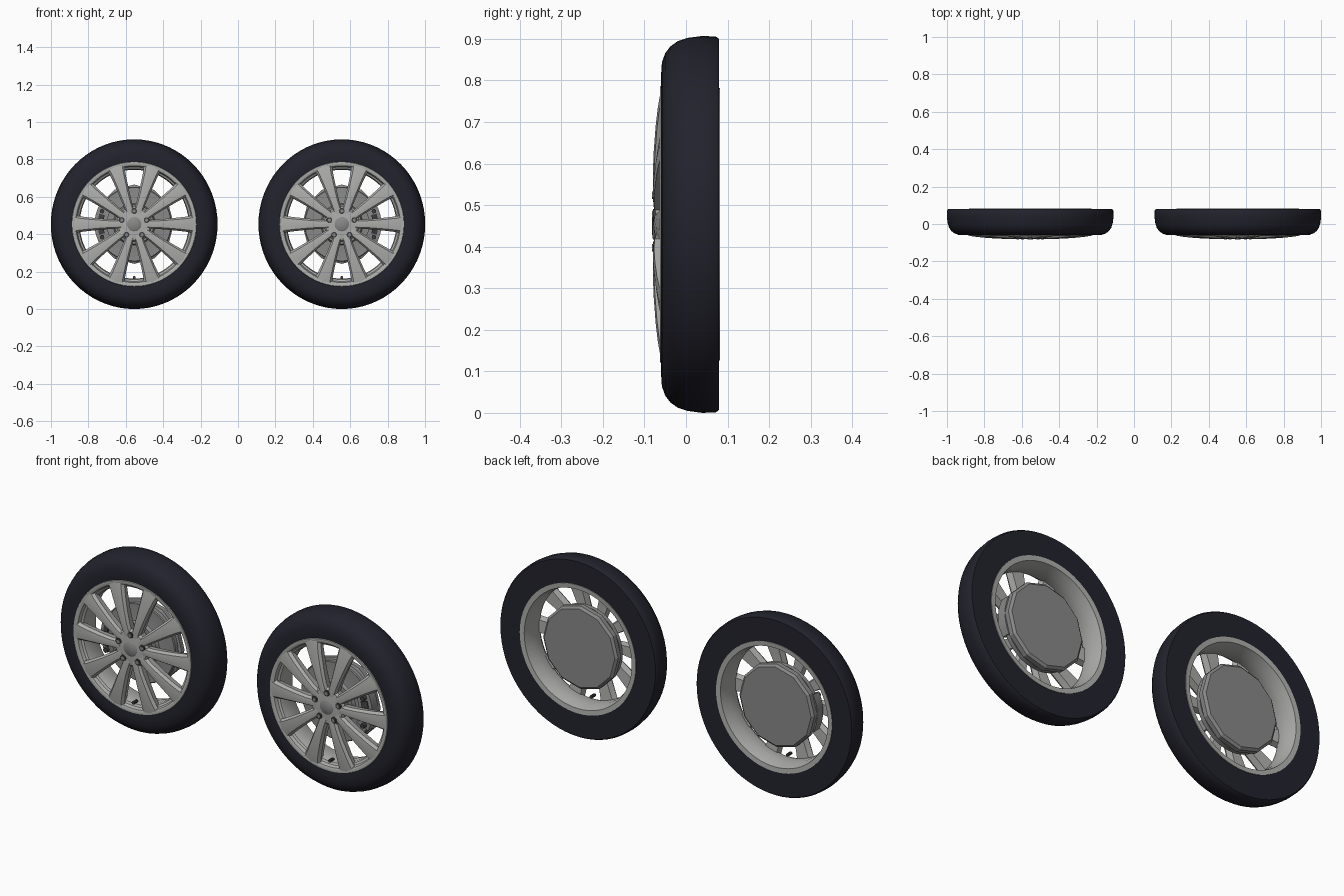
import bpy, bmesh, math
from mathutils import Matrix, Vector

cube = bpy.data.objects.get("Cube")
if cube:
    bpy.data.objects.remove(cube, do_unlink=True)


def material(name, rgb):
    m = bpy.data.materials.new(name)
    m.use_nodes = True
    m.diffuse_color = (*rgb, 1)
    m.node_tree.nodes["Principled BSDF"].inputs["Base Color"].default_value = (*rgb, 1)
    return m


RUBBER = material("dark rubber", (0.016, 0.016, 0.026))
SILVER = material("silver alloy", (0.42, 0.42, 0.41))
STEEL = material("grey steel", (0.25, 0.25, 0.25))
DARK = material("dark recess", (0.05, 0.05, 0.055))
CENTRES = {"right": -0.555, "left": 0.555}
AXLE_Z = 0.4535


def place(name, bm, mat, turn_left=False, smooth=True):
    """Put one copy of the part on each wheel."""
    bmesh.ops.remove_doubles(bm, verts=bm.verts, dist=0.0002)
    bmesh.ops.recalc_face_normals(bm, faces=bm.faces)
    mesh = bpy.data.meshes.new(name)
    bm.to_mesh(mesh)
    bm.free()
    mesh.materials.append(mat)
    for side, x in CENTRES.items():
        ob = bpy.data.objects.new(side + "_" + name, mesh)
        bpy.context.collection.objects.link(ob)
        ob.location = (x, 0, AXLE_Z)
        if turn_left and side == "left":
            ob.rotation_euler.y = math.pi
    if smooth:
        bpy.ops.object.select_all(action='DESELECT')
        ob.select_set(True)
        bpy.context.view_layer.objects.active = ob
        bpy.ops.object.shade_smooth_by_angle(angle=math.radians(35))


def lathe(profile, steps=72, closed=True, x_scale=1):
    """Turn (radius, y) points about the axle."""
    bm = bmesh.new()
    vs = [bm.verts.new((r, y, 0)) for r, y in profile]
    es = [bm.edges.new(p) for p in zip(vs, vs[1:])]
    if closed:
        es.append(bm.edges.new((vs[-1], vs[0])))
    bmesh.ops.spin(bm, geom=vs + es, cent=(0, 0, 0), axis=(0, 1, 0),
                   angle=math.tau, steps=steps, use_merge=True)
    bmesh.ops.scale(bm, vec=(x_scale, 1, 1), verts=bm.verts)
    return bm


def loft(bm, rings, turn):
    """Skin a row of matching cross-sections, turned about the axle."""
    rot = Matrix.Rotation(turn, 3, 'Y')
    rows = [[bm.verts.new(rot @ Vector(p)) for p in ring] for ring in rings]
    n = len(rows[0])
    for a, b in zip(rows, rows[1:]):
        for i in range(n):
            bm.faces.new((a[i], a[(i + 1) % n], b[(i + 1) % n], b[i]))
    bm.faces.new(rows[0])
    bm.faces.new(rows[-1])


def studs(radius, y, depth, ring, angles, sides):
    """Short cylinders along the axle, set on a circle."""
    bm = bmesh.new()
    for a in angles:
        spot = Matrix.Translation((ring * math.cos(a), y, ring * math.sin(a)))
        bmesh.ops.create_cone(bm, cap_ends=True, segments=sides, radius1=radius,
                              radius2=radius, depth=depth,
                              matrix=spot @ Matrix.Rotation(math.pi / 2, 4, 'X'))
    return bm


# Tyre with rounded front shoulder and flat back
place("tyre", lathe([
    (0.325, -0.05), (0.332, -0.058), (0.36, -0.06), (0.39, -0.058), (0.412, -0.05),
    (0.428, -0.038), (0.441, -0.02), (0.449, 0.005), (0.4535, 0.04), (0.452, 0.072),
    (0.446, 0.08), (0.325, 0.079)], x_scale=0.983), RUBBER)

# Rim: front lip, stepped ledge, barrel and back lip
place("rim", lathe([
    (0.336, -0.054), (0.332, -0.062), (0.322, -0.063), (0.312, -0.058), (0.306, -0.042),
    (0.296, -0.036), (0.291, -0.02), (0.292, 0.03), (0.3, 0.065), (0.304, 0.08),
    (0.328, 0.082), (0.328, 0.0)]), SILVER)

# Ten tapered spokes with bevelled sides and a gentle dome
sections = [(0.06, 0.016, 0.023, -0.074, -0.03), (0.12, 0.017, 0.025, -0.077, -0.03),
            (0.18, 0.021, 0.03, -0.075, -0.03), (0.25, 0.027, 0.037, -0.07, -0.025),
            (0.295, 0.032, 0.043, -0.065, -0.022), (0.325, 0.038, 0.052, -0.06, -0.02)]
spokes = bmesh.new()
for k in range(10):
    loft(spokes, [[(r, front, -w), (r, front - 0.003, 0), (r, front, w),
                   (r, front + 0.014, wide), (r, back, wide * 0.8),
                   (r, back, -wide * 0.8), (r, front + 0.014, -wide)]
                  for r, w, wide, front, back in sections], k * math.tau / 10)
place("spokes", spokes, SILVER)

# Hub face and centre cap
place("hub", lathe([(0, -0.077), (0.05, -0.077), (0.085, -0.073), (0.095, -0.062),
                    (0.09, -0.03), (0.065, 0.01), (0, 0.01)], closed=False), SILVER)
place("centre_cap", lathe([(0, -0.082), (0.032, -0.081), (0.038, -0.077), (0.038, -0.07),
                           (0, -0.07)], steps=32, closed=False), STEEL)

# Five wheel bolts in dark recesses
bolts = [math.radians(90) + k * math.tau / 5 for k in range(5)]
place("bolt_recesses", studs(0.0155, -0.0755, 0.008, 0.07, bolts, 16), DARK)
place("bolts", studs(0.009, -0.077, 0.01, 0.07, bolts, 6), STEEL, smooth=False)

# Tyre valve at the bottom
place("valve", studs(0.008, -0.04, 0.03, 0.285, [-math.pi / 2], 10), DARK)

# Brake disc with raised bell, and the many-sided plate behind it
place("brake_disc", lathe([(0, -0.02), (0.105, -0.02), (0.112, -0.002), (0.12, 0.0),
                           (0.196, 0.0), (0.2, 0.004), (0.2, 0.025), (0, 0.025)],
                          closed=False), STEEL)
place("back_plate", lathe([(0, 0.022), (0.19, 0.022), (0.212, 0.034), (0.212, 0.058),
                           (0.2, 0.068), (0, 0.068)], steps=12, closed=False),
      STEEL, smooth=False)


def arc_block(inner, outer, front, back, half_angle, steps):
    """Curved block following the disc edge on the -x side."""
    bm = bmesh.new()
    rings = []
    for k in range(steps + 1):
        a = math.pi + half_angle * (2 * k / steps - 1)
        c, s = math.cos(a), math.sin(a)
        rings.append([(r * c, y, r * s) for r, y in
                      ((inner, front), (outer, front + 0.01), (outer, back), (inner, back))])
    loft(bm, rings, 0)
    return bm


# Brake caliper on the outer side, with its bracket and pins
place("caliper", arc_block(0.145, 0.212, -0.022, 0.035, math.radians(27), 8),
      STEEL, turn_left=True)
place("caliper_bracket", arc_block(0.165, 0.195, -0.028, 0.0, math.radians(17), 6),
      DARK, turn_left=True)
pins = [math.radians(180 + d) for d in (-22, 22)]
place("caliper_pins", studs(0.012, -0.02, 0.03, 0.185, pins, 12), DARK, turn_left=True)
